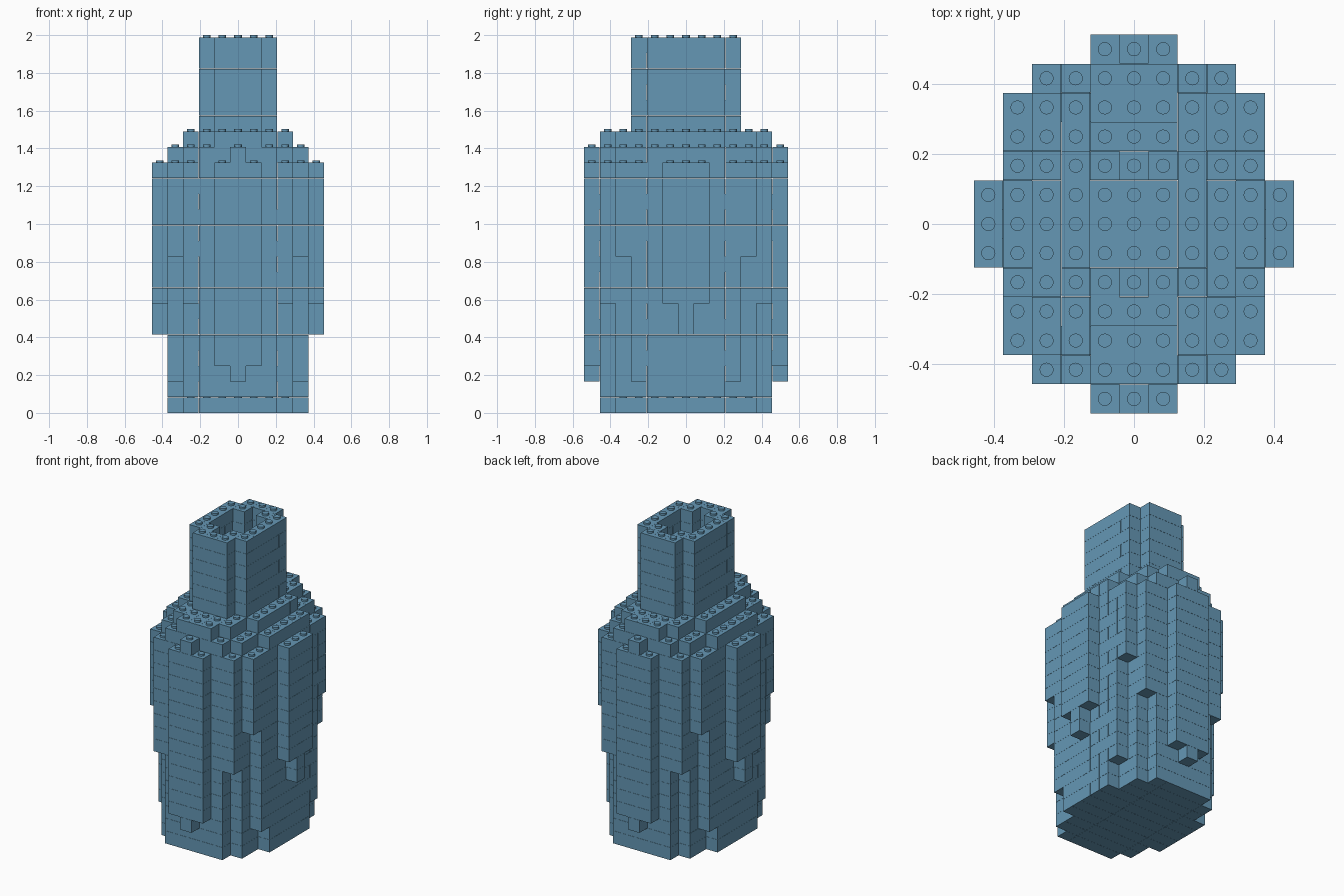
import bpy, bmesh, math
from mathutils import Matrix, Vector

cube = bpy.data.objects.get("Cube")
if cube:
    bpy.data.objects.remove(cube, do_unlink=True)

CELL, LAYER, GAP = 0.083, 0.0828, 0.0016
STUD_R, STUD_H = 0.02, 0.0125

blue = bpy.data.materials.new("dusty blue")
blue.use_nodes = True
colour = (0.13, 0.31, 0.46, 1)
blue.diffuse_color = colour
blue.node_tree.nodes["Principled BSDF"].inputs["Base Color"].default_value = colour

# Outline of each run of layers: reach along y for column 0, 1, 2... away from the middle
SECTIONS = [
    ("base", 2, (5, 5, 5, 4, 2)),
    ("lower_body", 1, (6, 5, 5, 4, 3)),
    ("lower_body", 2, (6, 6, 5, 4, 3)),
    ("lower_body", 2, (6, 6, 5, 4, 3, 0)),
    ("upper_body", 3, (6, 6, 5, 5, 3, 1)),
    ("upper_body", 6, (6, 6, 5, 5, 4, 1)),
    ("shoulder", 1, (6, 5, 5, 4, 2)),
    ("shoulder", 1, (5, 5, 4, 2)),
    ("neck", 6, (3, 3, 2)),
]


def outline(reach):
    n = len(reach) - 1
    return {(i, j) for i in range(-n, n + 1)
            for j in range(-reach[abs(i)], reach[abs(i)] + 1)}


names, layers = [], []
for name, count, reach in SECTIONS:
    names += [name] * count
    layers += [outline(reach)] * count


def hollow(k):
    """Keep the floor, the outer wall and whatever the layer above leaves open."""
    if k == 0:
        return layers[0]
    inside = layers[k] & layers[min(k + 1, len(layers) - 1)]
    around = [(a, b) for a in (-1, 0, 1) for b in (-1, 0, 1)]
    return {(i, j) for i, j in layers[k]
            if any((i + a, j + b) not in inside for a, b in around)}


def bricks(cells, along, shift):
    """Group cells into straight bricks up to four cells long."""
    runs = []
    for c in sorted(cells, key=lambda c: (c[1 - along], c[along])):
        last = runs[-1][-1] if runs else None
        joined = last and last[1 - along] == c[1 - along] and last[along] + 1 == c[along]
        if joined and (c[along] + shift) % 4:
            runs[-1].append(c)
        else:
            runs.append([c])
    return runs


def add_brick(bm, run, z):
    a, b = Vector(run[0]), Vector(run[-1])
    mid, size = (a + b) / 2 * CELL, (b - a + Vector((1, 1))) * CELL
    place = Matrix.Translation((mid.x, mid.y, z + LAYER / 2))
    scale = Matrix.Diagonal((size.x - GAP / 2, size.y - GAP / 2, LAYER - GAP / 2, 1))
    bmesh.ops.create_cube(bm, size=1, matrix=place @ scale)


def add_stud(bm, cell, z):
    place = Matrix.Translation((cell[0] * CELL, cell[1] * CELL, z + STUD_H / 2))
    bmesh.ops.create_cone(bm, cap_ends=True, segments=16, radius1=STUD_R,
                          radius2=STUD_R, depth=STUD_H, matrix=place)


# Lay the bricks, with studs wherever nothing sits on top
kept = [hollow(k) for k in range(len(layers))] + [set()]
for part in dict.fromkeys(names):
    bm = bmesh.new()
    for k, name in enumerate(names):
        if name != part:
            continue
        for run in bricks(kept[k], k % 2, k // 2 + 2):
            add_brick(bm, run, k * LAYER)
        for cell in kept[k] - kept[k + 1]:
            add_stud(bm, cell, (k + 1) * LAYER - GAP / 4)
    mesh = bpy.data.meshes.new(part)
    bm.to_mesh(mesh)
    bm.free()
    mesh.materials.append(blue)
    obj = bpy.data.objects.new(part, mesh)
    bpy.context.collection.objects.link(obj)
    bpy.ops.object.select_all(action="DESELECT")
    obj.select_set(True)
    bpy.context.view_layer.objects.active = obj
    bpy.ops.object.shade_smooth_by_angle(angle=math.radians(30))
